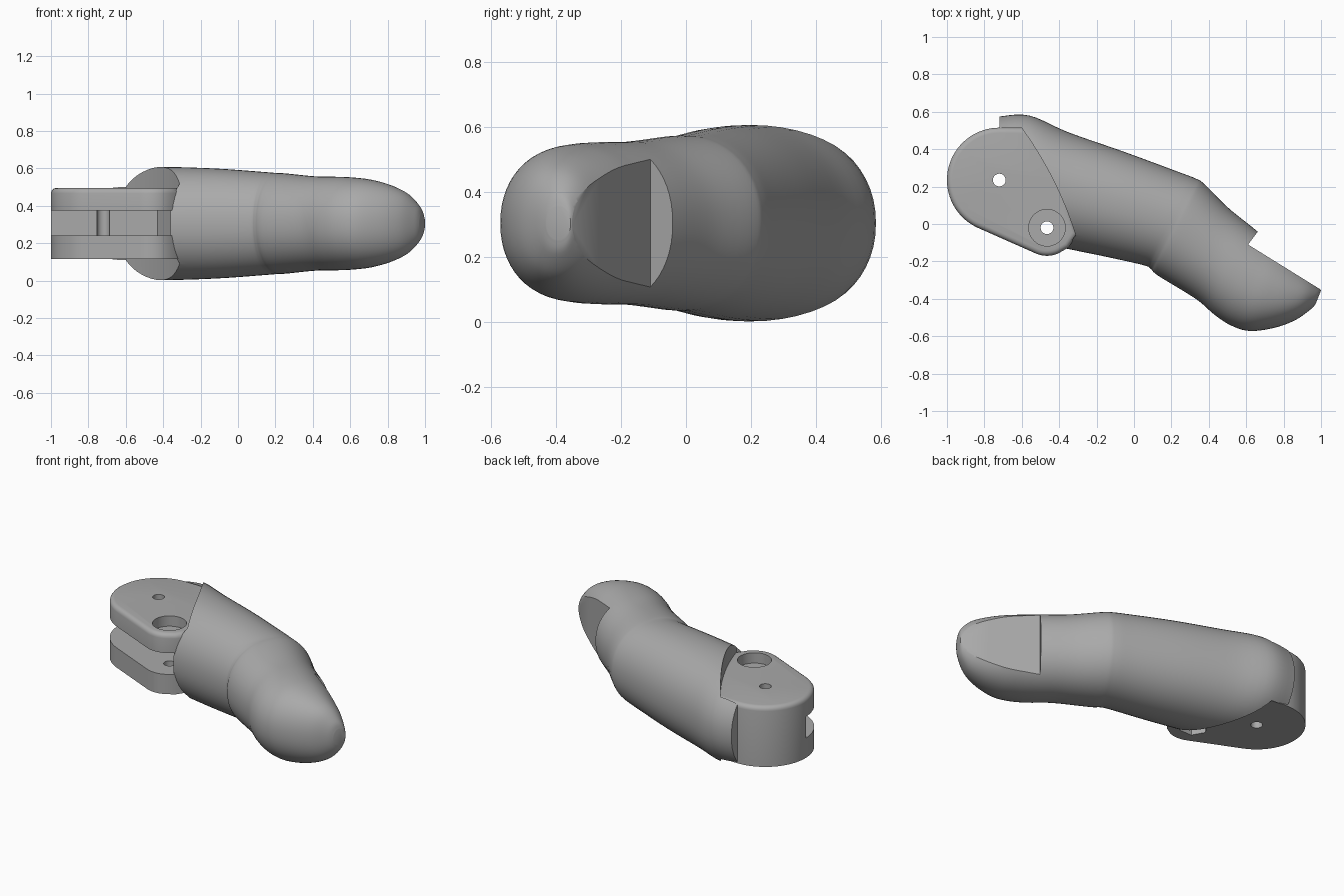
import bpy, bmesh, math
from mathutils import Vector

old = bpy.data.objects.get("Cube")
if old:
    bpy.data.objects.remove(old, do_unlink=True)

grey = bpy.data.materials.new("plain grey")
grey.use_nodes = True
colour = (0.4, 0.4, 0.4, 1)
grey.diffuse_color = colour
grey.node_tree.nodes["Principled BSDF"].inputs["Base Color"].default_value = colour

MID = 0.305  # height of the finger's centre line


def make(name, bm):
    bmesh.ops.recalc_face_normals(bm, faces=bm.faces)
    mesh = bpy.data.meshes.new(name)
    bm.to_mesh(mesh)
    bm.free()
    obj = bpy.data.objects.new(name, mesh)
    bpy.context.collection.objects.link(obj)
    mesh.materials.append(grey)
    return obj


def prism(name, outline, z0, z1, bevel=0):
    """Extrude a flat outline, optionally rounding its top rim."""
    bm = bmesh.new()
    base = bm.faces.new([bm.verts.new((x, y, z0)) for x, y in outline])
    up = bmesh.ops.extrude_face_region(bm, geom=[base], use_keep_orig=True)["geom"]
    bmesh.ops.translate(bm, verts=[v for v in up if isinstance(v, bmesh.types.BMVert)],
                        vec=(0, 0, z1 - z0))
    if bevel:
        rim = [e for e in bm.edges if all(v.co.z > z1 - 1e-4 for v in e.verts)]
        bmesh.ops.bevel(bm, geom=rim, offset=bevel, segments=4, profile=0.5, affect='EDGES')
    return make(name, bm)


def arc(centre, radius, a0, a1, n):
    angles = [math.radians(a0 + (a1 - a0) * i / n) for i in range(n + 1)]
    return [(centre[0] + radius * math.cos(a), centre[1] + radius * math.sin(a)) for a in angles]


def rod(centre, radius, z0, z1, sides=40):
    return prism("cutter", arc(centre, radius, 0, 360, sides)[:-1], z0, z1)


def cut(obj, cutters):
    for c in cutters:
        c.hide_render = True
        mod = obj.modifiers.new("cut", 'BOOLEAN')
        mod.operation, mod.solver, mod.object = 'DIFFERENCE', 'EXACT', c
    graph = bpy.context.evaluated_depsgraph_get()
    mesh = bpy.data.meshes.new_from_object(obj.evaluated_get(graph))
    obj.modifiers.clear()
    obj.data = mesh
    for c in cutters:
        bpy.data.objects.remove(c, do_unlink=True)


def smooth(obj):
    bpy.ops.object.select_all(action='DESELECT')
    obj.select_set(True)
    bpy.context.view_layer.objects.active = obj
    bpy.ops.object.shade_smooth_by_angle(angle=math.radians(32))


# Finger body: front x, front y, back x, back y, half height
RINGS = [Vector(r) for r in (
    (-.72, -.05, -.72, .575, .29), (-.56, -.09, -.56, .58, .30),
    (-.36, -.132, -.35, .49, .302), (-.15, -.175, -.05, .385, .293),
    (.05, -.22, .22, .285, .276), (.09, -.24, .33, .243, .27),
    (.13, -.277, .38, .21, .268), (.33, -.40, .50, .09, .252),
    (.43, -.485, .63, -.015, .25), (.52, -.543, .71, -.08, .246),
    (.62, -.572, .79, -.145, .235), (.75, -.555, .875, -.225, .205),
    (.86, -.515, .945, -.29, .16), (.94, -.46, .99, -.34, .095),
    (.97, -.43, 1.0, -.355, .05))]
STEPS, SIDES = 5, 56


def spline(i, t):
    a, b, c, d = (RINGS[max(0, min(len(RINGS) - 1, i + k))] for k in (-1, 0, 1, 2))
    return b + (c - a) * (t / 2) + (a * 2 - b * 5 + c * 4 - d) * (t * t / 2) \
        + (b * 3 - a - c * 3 + d) * (t ** 3 / 2)


def rounded(v):
    return math.copysign(abs(v) ** 0.94, v)


bm = bmesh.new()
sections = [spline(i, s / STEPS) for i in range(len(RINGS) - 1) for s in range(STEPS)] + [RINGS[-1]]
loops = []
for fx, fy, bx, by, h in sections:
    loop = []
    for k in range(SIDES):
        a = math.tau * k / SIDES
        c = rounded(math.cos(a)) / 2
        loop.append(bm.verts.new(((fx + bx) / 2 + (bx - fx) * c, (fy + by) / 2 + (by - fy) * c,
                                  MID + h * rounded(math.sin(a)))))
    loops.append(loop)
for p, q in zip(loops, loops[1:]):
    for k in range(SIDES):
        n = (k + 1) % SIDES
        bm.faces.new((p[k], p[n], q[n], q[k]))
bm.faces.new(loops[0])
bm.faces.new(loops[-1])
finger = make("finger_body", bm)

# Curved shoulder where the finger meets the hinge
p0, p1, p2 = Vector((-.6, .512)), Vector((-.41, .25)), Vector((-.312, -.06))
shoulder = [tuple(p0 * (1 - t) ** 2 + p1 * 2 * t * (1 - t) + p2 * t * t)
            for t in (i / 16 for i in range(17))]
shoulder_cut = prism("cutter", shoulder + [(-.36, -.122), (-.36, -.4), (-1.2, -.4), (-1.2, .512)],
                     -.2, .9)
# Flat fingernail with a ledge behind it
nail_cut = prism("cutter", [(.61, -.11), (1.1, -.414), (1.3, -.2), (.73, .05)], -.2, .9)
cut(finger, [shoulder_cut, nail_cut])
smooth(finger)

# Hinge knuckle: forked block with rounded ends
PIN, BOLT = (-.72, .235), (-.465, -.02)
outline = arc(PIN, .28, 90, 246, 36) + arc(BOLT, .15, 246, 295, 12)
outline += [(-.35, -.125), (-.30, -.05), (-.39, .25), (-.56, .5), (-.6, .515)]
hinge = prism("hinge_fork", outline, .115, .495, bevel=.028)
slot = prism("cutter", [(-1.2, -.4), (-.2, -.4), (-.2, .23), (-1.2, .23)], .24, .375)
cut(hinge, [slot,
            rod(PIN, .034, 0, .7), rod(BOLT, .034, 0, .7),
            rod(BOLT, .098, .43, .7),            # round recess for the bolt head
            rod(BOLT, .085, 0, .17, sides=6)])   # six-sided recess for the nut
smooth(hinge)
